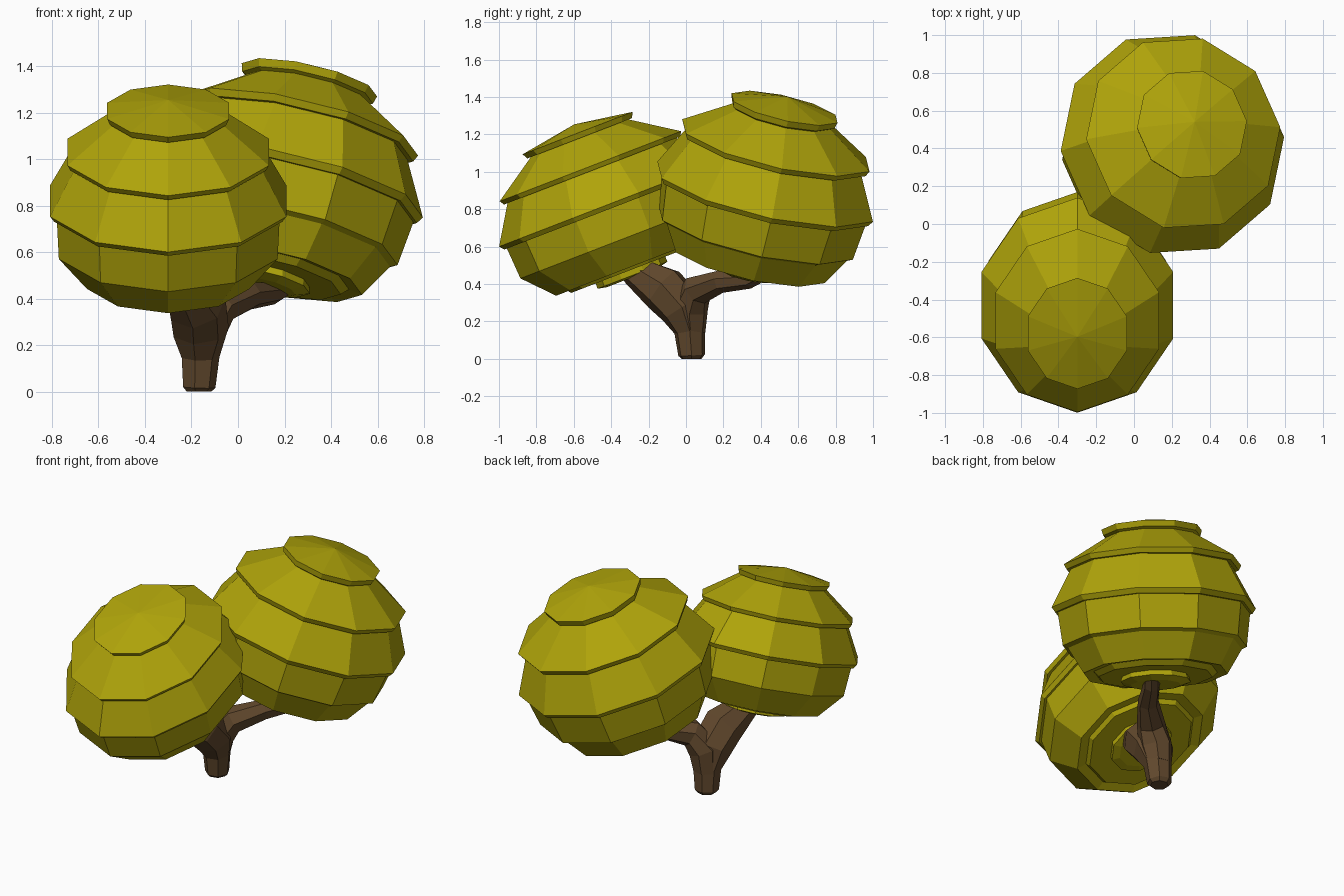
import bpy, bmesh, math
from mathutils import Vector

if "Cube" in bpy.data.objects:
    bpy.data.objects.remove(bpy.data.objects["Cube"])


def material(name, rgb):
    m = bpy.data.materials.new(name)
    m.diffuse_color = (*rgb, 1)
    m.use_nodes = True
    m.node_tree.nodes["Principled BSDF"].inputs["Base Color"].default_value = m.diffuse_color
    return m


leaf = material("leaf", (0.43, 0.37, 0.003))
bark = material("bark", (0.12, 0.065, 0.026))


def finish(name, bm, mat):
    bmesh.ops.recalc_face_normals(bm, faces=bm.faces[:])
    me = bpy.data.meshes.new(name)
    bm.to_mesh(me)
    bm.free()
    me.materials.append(mat)
    ob = bpy.data.objects.new(name, me)
    bpy.context.collection.objects.link(ob)
    return ob


def bridge(bm, a, b):
    n = len(a)
    for i in range(n):
        bm.faces.new((a[i], a[(i + 1) % n], b[(i + 1) % n], b[i]))


# Foliage ball: a stepped profile (radius, height) turned about a tilted axis
def foliage(name, centre, axis, apex, profile, start, stretch=(1, 1), sides=10):
    bm = bmesh.new()
    q = Vector((0, 0, 1)).rotation_difference(Vector(axis))
    c = Vector(centre)
    rings = []
    for r, h in profile:
        ring = []
        for i in range(sides):
            t = math.radians(start) + math.tau * i / sides
            p = Vector((r * stretch[0] * math.cos(t), r * stretch[1] * math.sin(t), h))
            ring.append(bm.verts.new(c + q @ p))
        rings.append(ring)
    top = bm.verts.new(c + q @ Vector((0, 0, apex)))
    for i in range(sides):
        bm.faces.new((top, rings[0][i], rings[0][(i + 1) % sides]))
    for a, b in zip(rings, rings[1:]):
        bridge(bm, a, b)
    bm.faces.new(rings[-1])
    return finish(name, bm, leaf)


foliage("front_foliage", (-0.3, -0.43, 0.82), (0, -0.36, 0.933), 0.465,
        [(0.315, 0.415), (0.30, 0.385), (0.28, 0.385),
         (0.52, 0.225), (0.505, 0.20), (0.485, 0.20),
         (0.61, 0.0), (0.59, -0.025), (0.575, -0.025),
         (0.565, -0.20), (0.42, -0.355), (0.36, -0.345), (0.34, -0.37),
         (0.20, -0.37), (0.20, -0.40), (0.15, -0.41)],
        270, stretch=(0.875, 1.0))

foliage("back_foliage", (0.2, 0.42, 0.88), (0.22, 0.22, 0.95), 0.55,
        [(0.30, 0.485), (0.29, 0.45), (0.27, 0.44),
         (0.53, 0.275), (0.515, 0.245), (0.49, 0.245),
         (0.61, 0.015), (0.59, -0.015), (0.575, -0.015),
         (0.55, -0.215), (0.52, -0.23), (0.43, -0.38), (0.37, -0.37), (0.34, -0.40),
         (0.20, -0.40), (0.21, -0.43), (0.15, -0.45)],
        5)


# Trunk and its branch: tapered seven-sided tubes along short paths
def tube(bm, path, sides=7):
    pts = [Vector(p[:3]) for p in path]
    rings = []
    for k, p in enumerate(pts):
        d = pts[min(k + 1, len(pts) - 1)] - pts[max(k - 1, 0)]
        if k == 0:
            d = Vector((0, 0, 1))
        q = Vector((0, 0, 1)).rotation_difference(d)
        r = path[k][3]
        rings.append([bm.verts.new(p + q @ Vector((r * math.cos(math.tau * i / sides),
                                                   r * math.sin(math.tau * i / sides), 0)))
                      for i in range(sides)])
    for a, b in zip(rings, rings[1:]):
        bridge(bm, a, b)
    bm.faces.new(rings[0])
    bm.faces.new(rings[-1])


bm = bmesh.new()
tube(bm, [(-0.17, 0.03, 0, 0.055), (-0.17, 0.03, 0.02, 0.073), (-0.165, 0.02, 0.15, 0.085),
          (-0.165, -0.02, 0.27, 0.125), (-0.18, -0.12, 0.375, 0.13),
          (-0.24, -0.27, 0.47, 0.085), (-0.27, -0.38, 0.58, 0.06)])
tube(bm, [(-0.165, 0.025, 0.14, 0.08), (-0.15, 0.02, 0.27, 0.10), (-0.08, 0.06, 0.37, 0.085),
          (0.05, 0.19, 0.415, 0.062), (0.15, 0.34, 0.425, 0.05), (0.24, 0.45, 0.48, 0.045)])
finish("trunk", bm, bark)
